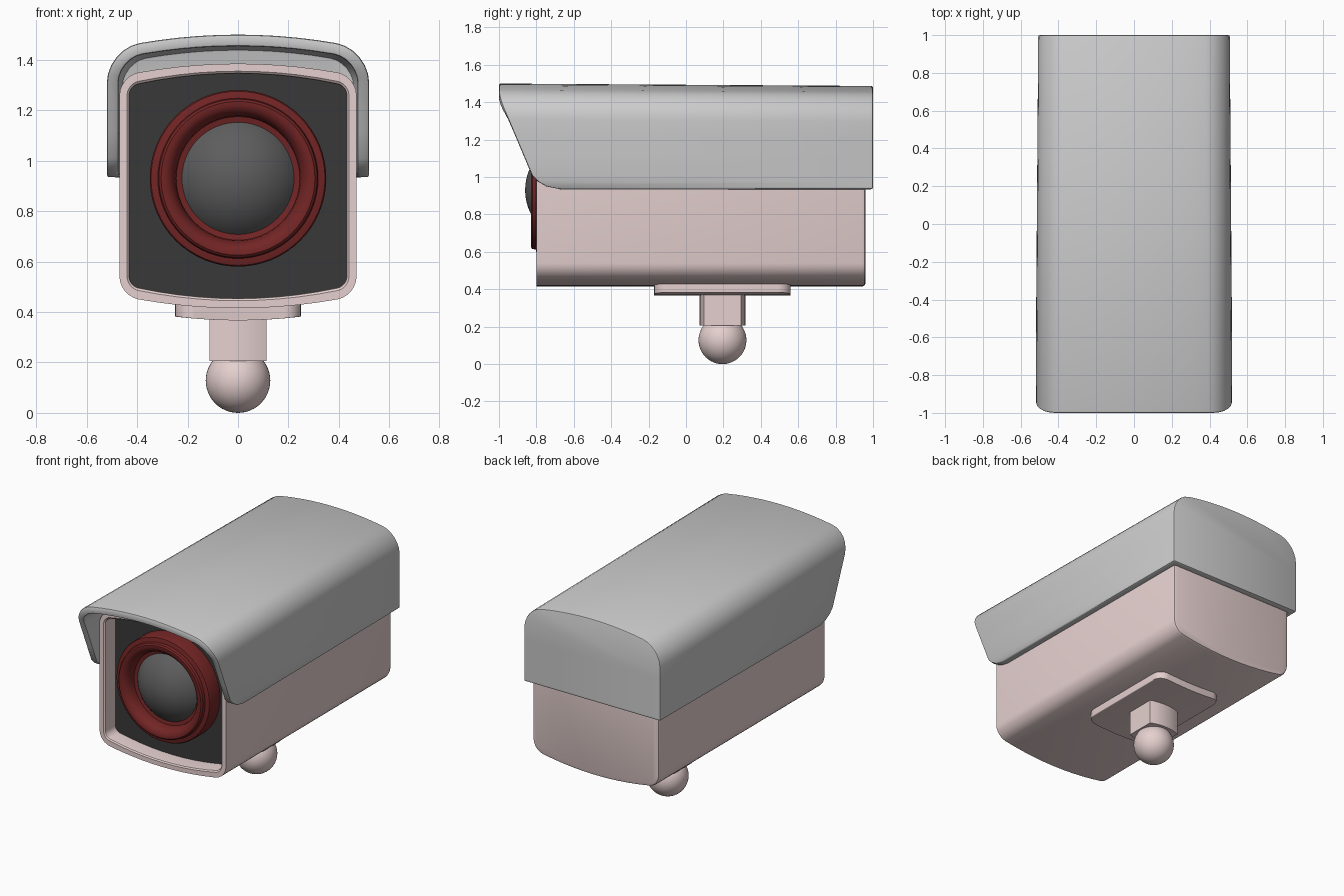
import bpy, bmesh, math

if "Cube" in bpy.data.objects:
    bpy.data.objects.remove(bpy.data.objects["Cube"])


def material(name, r, g, b):
    m = bpy.data.materials.new(name)
    m.diffuse_color = (r, g, b, 1)
    m.use_nodes = True
    m.node_tree.nodes["Principled BSDF"].inputs["Base Color"].default_value = m.diffuse_color
    return m


PINK = material("warm_casing", 0.78, 0.63, 0.62)
DARK = material("dark_panel", 0.04, 0.04, 0.04)
RED = material("red_ring", 0.17, 0.018, 0.018)
GLASS = material("lens_glass", 0.11, 0.11, 0.11)


def finish(ob, mat=None, angle=35):
    if mat:
        ob.data.materials.append(mat)
    bpy.ops.object.select_all(action='DESELECT')
    ob.select_set(True)
    bpy.context.view_layer.objects.active = ob
    for mod in list(ob.modifiers):
        bpy.ops.object.modifier_apply(modifier=mod.name)
    bpy.ops.object.shade_smooth_by_angle(angle=math.radians(angle))


def loft(name, rings, closed=True, caps=(True, True)):
    """Skin a list of equal-length rings of 3D points."""
    bm = bmesh.new()
    vs = [[bm.verts.new(p) for p in ring] for ring in rings]
    n = len(vs[0])
    for a, b in zip(vs, vs[1:]):
        for i in range(n if closed else n - 1):
            j = (i + 1) % n
            bm.faces.new((a[i], a[j], b[j], b[i]))
    if caps[0]:
        bm.faces.new(vs[0])
    if caps[1]:
        bm.faces.new(vs[-1])
    bmesh.ops.recalc_face_normals(bm, faces=bm.faces)
    me = bpy.data.meshes.new(name)
    bm.to_mesh(me)
    bm.free()
    ob = bpy.data.objects.new(name, me)
    bpy.context.collection.objects.link(ob)
    return ob


def arch(w, top, sag, r):
    """Rounded, slightly crowned top outline running right to left."""
    corner = [(w - r + r * math.cos(a), top - sag - r + r * math.sin(a))
              for a in (math.pi / 2 * i / 6 for i in range(7))]
    flat = [((w - r) * (1 - i / 5), top - sag) for i in range(1, 10)]
    pts = corner + flat + [(-x, z) for x, z in reversed(corner)]
    return [(x, z + sag * (1 - (x / w) ** 2)) for x, z in pts]


def barrel(y, w, bottom, top, sag, r):
    up = arch(w, top, sag, r)
    return [(x, y, z) for x, z in up + [(-x, top + bottom - z) for x, z in up]]


def circle(r, y, z=0.93, n=64):
    return [(r * math.cos(2 * math.pi * i / n), y, z + r * math.sin(2 * math.pi * i / n))
            for i in range(n)]


# Casing with a recessed front opening: (inset, y) from back to front and in
def casing(inset, y):
    return barrel(y, 0.47 - inset, 0.415 + inset, 1.385 - inset, 0.05, 0.075 - inset)


steps = [(0.018, 0.96), (0.005, 0.955), (0, 0.942), (0, -0.80),
         (0.03, -0.80), (0.038, -0.793), (0.04, -0.78), (0.04, -0.68)]
finish(loft("casing", [casing(i, y) for i, y in steps]), PINK)

# Dark plate at the bottom of the recess
finish(loft("front_panel", [casing(0.039, -0.67), casing(0.039, -0.69)]), DARK)

# Stepped lens ring, turned around the lens axis
ring = [(0.35, -0.68), (0.35, -0.788), (0.345, -0.797), (0.335, -0.80), (0.318, -0.803),
        (0.314, -0.822), (0.305, -0.83), (0.29, -0.83), (0.272, -0.822), (0.257, -0.805),
        (0.248, -0.78), (0.245, -0.755), (0.222, -0.75), (0.222, -0.68)]
finish(loft("lens_ring", [circle(r, y) for r, y in ring]), RED)

# Domed lens
R, edge = 0.28, math.asin(0.226 / 0.28)
angles = [edge * (1 - i / 12) for i in range(12)] + [0.01]
finish(loft("lens_dome", [circle(R * math.sin(a), -0.58 - R * math.cos(a)) for a in angles]), GLASS)

# Sun hood: open shell with slanted front edge and closed back
front_edge = [(0.935, -0.67), (0.95, -0.745), (0.975, -0.79), (1.01, -0.824),
              (1.40, -0.988), (1.45, -1.0), (1.51, -1.0)]


def front_y(z):
    for (z0, y0), (z1, y1) in zip(front_edge, front_edge[1:]):
        if z <= z1:
            return y0 + (y1 - y0) * (z - z0) / (z1 - z0)
    return -1.0


def hood_outline(w, top):
    side = [0.935, 0.95, 0.975, 1.01, 1.12, 1.22]
    return [(w, z) for z in side] + arch(w, top, 0.06, 0.13) + [(-w, z) for z in reversed(side)]


hood = loft("sun_hood", [[(x, front_y(z), z) for x, z in hood_outline(0.52, 1.50)],
                         [(x, 1.0, z) for x, z in hood_outline(0.507, 1.487)]],
            closed=False, caps=(False, True))
solid = hood.modifiers.new("thickness", 'SOLIDIFY')
solid.thickness, solid.offset, solid.use_even_offset = 0.046, -1, True
bev = hood.modifiers.new("soft_edges", 'BEVEL')
bev.width, bev.segments, bev.limit_method, bev.angle_limit = 0.009, 2, 'ANGLE', math.radians(40)
finish(hood)

# Mounting plate under the casing, rounded corners in plan
CY, HL, CR = 0.195, 0.365, 0.07
plan = []
for i in range(7):
    a = math.pi / 2 * i / 6
    plan.append((0.25 - CR + CR * math.sin(a), -HL + CR - CR * math.cos(a)))
plan += [(w, -y) for w, y in reversed(plan)]
finish(loft("mount_plate", [barrel(CY + y, w, 0.367, 0.46, 0.015 * (w / 0.25) ** 2, 0.004)
                            for w, y in plan]), PINK)

# Post with bowed front and back faces
bow = [(0.113 * (i / 6 - 1), -0.10 - 0.022 * (1 - (i / 6 - 1) ** 2)) for i in range(13)]
post = bow + [(-x, -y) for x, y in bow]
finish(loft("mount_post", [[(x, CY + y, z) for x, y in post] for z in (0.205, 0.39)]), PINK)

# Ball joint
bpy.ops.mesh.primitive_uv_sphere_add(segments=48, ring_count=24, radius=0.128, location=(0, CY, 0.128))
ball = bpy.context.object
ball.name = "ball_joint"
finish(ball, PINK)
